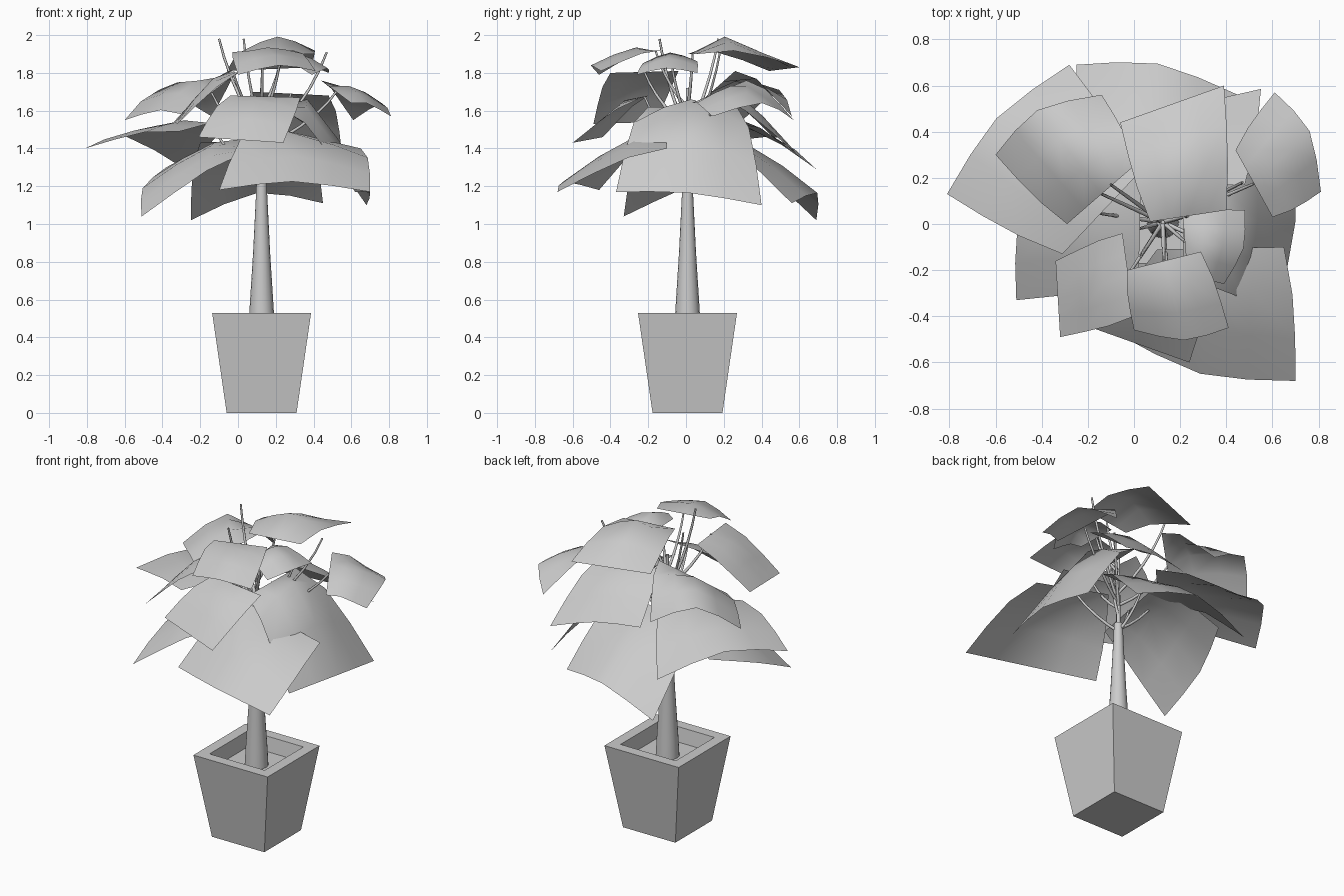
import bpy, bmesh, math
from mathutils import Vector

if "Cube" in bpy.data.objects:
    bpy.data.objects.remove(bpy.data.objects["Cube"], do_unlink=True)

CENTRE = Vector((0.125, 0.008, 0))

grey = bpy.data.materials.new("plain_grey")
grey.use_nodes = True
grey.diffuse_color = (0.6, 0.6, 0.6, 1)
grey.node_tree.nodes["Principled BSDF"].inputs["Base Color"].default_value = (0.6, 0.6, 0.6, 1)


def finish(bm, name, smooth_angle=None):
    """Turn a bmesh into a named object with the grey material."""
    mesh = bpy.data.meshes.new(name)
    bm.to_mesh(mesh)
    bm.free()
    mesh.materials.append(grey)
    obj = bpy.data.objects.new(name, mesh)
    bpy.context.collection.objects.link(obj)
    if smooth_angle:
        bpy.ops.object.select_all(action='DESELECT')
        obj.select_set(True)
        bpy.context.view_layer.objects.active = obj
        bpy.ops.object.shade_smooth_by_angle(angle=math.radians(smooth_angle))


def loft(name, rings, sides, turn=0.0, smooth_angle=None):
    """Skin a stack of (radius, height) rings around the trunk axis."""
    bm = bmesh.new()
    loops = []
    for radius, z in rings:
        angles = [turn + math.tau * i / sides for i in range(sides)]
        loops.append([bm.verts.new(CENTRE + Vector((radius * math.cos(a), radius * math.sin(a), z)))
                      for a in angles])
    for low, high in zip(loops, loops[1:]):
        for i in range(sides):
            j = (i + 1) % sides
            bm.faces.new((low[i], low[j], high[j], high[i]))
    bm.faces.new(loops[0][::-1])
    bm.faces.new(loops[-1])
    finish(bm, name, smooth_angle)


def leaf(name, base_a, base_b, tip_b, tip_a, arch, point, lift):
    """Folded low-poly sheet: a raised crest near the base and a blunt point at the tip."""
    base_a, base_b, tip_b, tip_a = map(Vector, (base_a, base_b, tip_b, tip_a))
    forward = (tip_a + tip_b - base_a - base_b) * Vector((1, 1, 0))
    forward.normalize()
    bm = bmesh.new()
    grid = []
    # Rows run from base to tip: (position, share of the arch, share of the point)
    for v, rise, push in ((0, 0, 0), (0.35, 1, 0), (0.68, 0.65, 0.5), (1, 0, 1)):
        row = []
        for u in (-0.03 * rise, 0.25, 0.5, 0.75, 1 + 0.03 * rise):
            crown = 1 - abs(2 * u - 1) ** 1.4
            p = base_a.lerp(base_b, u).lerp(tip_a.lerp(tip_b, u), v)
            p += forward * point * push * crown
            p.z += arch * rise * (0.4 + 0.6 * crown) + lift * push * crown
            row.append(bm.verts.new(p))
        grid.append(row)
    for near, far in zip(grid, grid[1:]):
        for c in range(len(near) - 1):
            bm.faces.new((near[c], near[c + 1], far[c + 1], far[c]))
    bm.normal_update()
    if sum(f.normal.z for f in bm.faces) < 0:
        bmesh.ops.reverse_faces(bm, faces=bm.faces)
    finish(bm, name, 60)


def stalk(name, end, drop, radius=0.01):
    """Thin tapering stem that leaves the central stem below its end and bends outward."""
    curve = bpy.data.curves.new(name, 'CURVE')
    curve.dimensions = '3D'
    curve.bevel_depth = radius
    curve.bevel_resolution = 1
    curve.resolution_u = 5
    spline = curve.splines.new('BEZIER')
    spline.bezier_points.add(1)
    end = Vector(end)
    start = CENTRE + Vector((0, 0, max(1.22, end.z - drop)))
    out = (end - start) * Vector((1, 1, 0))
    lift = Vector((0, 0, (end.z - start.z) * 0.3))
    ends = ((start, start + out * 0.5 + lift, 1.0), (end, end - out * 0.15 - lift, 0.6))
    for knot, (spot, handle, size) in zip(spline.bezier_points, ends):
        knot.co = spot
        knot.radius = size
        knot.handle_left_type = knot.handle_right_type = 'FREE'
        knot.handle_left = knot.handle_right = handle
    curve.materials.append(grey)
    obj = bpy.data.objects.new(name, curve)
    bpy.context.collection.objects.link(obj)


# Square tapered pot with a thick rim and sunken soil
loft("pot", [(half * math.sqrt(2), z) for half, z in
             ((0.185, 0), (0.262, 0.53), (0.195, 0.53), (0.18, 0.44))], 4, math.pi / 4)

# Tapered trunk, with a thin stem carrying on up through the crown
loft("trunk", [(0.07, 0.43), (0.064, 0.55), (0.045, 0.85), (0.03, 1.15), (0.026, 1.27)], 16, 0, 40)
loft("central_stem", [(0.014, 1.25), (0.009, 1.72)], 6, 0, 70)

# Leaves by tier: two base corners, two tip corners, arch height, point length, point lift
top_leaves = {
    "top_back": ((0.07, 0.01, 1.9), (0.4, 0.06, 1.9), (0.39, 0.6, 1.83), (-0.06, 0.44, 1.81), 0.12, 0, 0),
    "top_front": ((-0.03, -0.2, 1.91), (0.29, -0.12, 1.92), (0.41, -0.45, 1.81), (0.0, -0.46, 1.79), 0.06, 0.05, 0.04),
    "top_left": ((0.21, 0.05, 1.85), (0.23, -0.2, 1.84), (0.39, -0.26, 1.79), (0.48, 0.06, 1.8), 0.08, 0.04, 0.03),
}
middle_leaves = {
    "outer_left": ((0.44, 0.32, 1.76), (0.6, 0.03, 1.64), (0.81, 0.14, 1.57), (0.61, 0.57, 1.55), 0.08, 0.07, 0.08),
    "upper_back_right": ((-0.29, 0, 1.58), (0.01, 0.26, 1.81), (-0.14, 0.56, 1.57), (-0.6, 0.3, 1.55), 0.11, 0.08, 0.15),
    "upper_right": ((-0.05, -0.04, 1.81), (0.0, -0.4, 1.8), (-0.32, -0.49, 1.53), (-0.34, -0.16, 1.54), 0.06, 0, 0),
    "upper_front": ((-0.04, -0.2, 1.68), (0.33, -0.24, 1.67), (0.24, -0.6, 1.43), (-0.21, -0.44, 1.46), 0.06, 0, 0),
    "upper_back_left": ((0.08, 0.16, 1.7), (0.48, 0.17, 1.68), (0.55, 0.585, 1.37), (0, 0.46, 1.46), 0.08, 0, 0.03),
}
lower_leaves = {
    "lower_back_right": ((-0.31, -0.13, 1.49), (0.02, 0.22, 1.58), (-0.28, 0.69, 1.29), (-0.81, 0.13, 1.4), 0.08, 0.07, 0.12),
    "lower_back": ((-0.2, 0.18, 1.43), (0.36, 0.14, 1.46), (0.45, 0.56, 1.11), (-0.25, 0.69, 1.02), 0.11, 0.07, 0.1),
    "lower_right": ((0.03, 0.2, 1.45), (0.02, -0.24, 1.37), (-0.51, -0.33, 1.04), (-0.38, 0.31, 1.3), 0.09, 0.06, 0.02),
    "lower_front": ((0.1, -0.11, 1.53), (0.65, -0.1, 1.4), (0.7, -0.68, 1.17), (-0.1, -0.46, 1.18), 0.1, 0.08, 0.05),
    "lower_left": ((0.22, 0.27, 1.62), (0.21, -0.2, 1.62), (0.62, -0.37, 1.17), (0.68, 0.4, 1.1), 0.21, 0.05, 0.03),
}
for tier in (top_leaves, middle_leaves, lower_leaves):
    for spot, shape in tier.items():
        leaf(spot + "_leaf", *shape)
        stalk(spot + "_stalk", (Vector(shape[0]) + Vector(shape[1])) / 2, 0.3)

# Bare shoots that rise above the leaves
for side, end in (("right", (-0.1, 0.17, 1.98)), ("front", (0.03, -0.14, 1.98)), ("left", (0.47, 0.18, 1.91))):
    stalk(side + "_shoot", end, 0.5)
